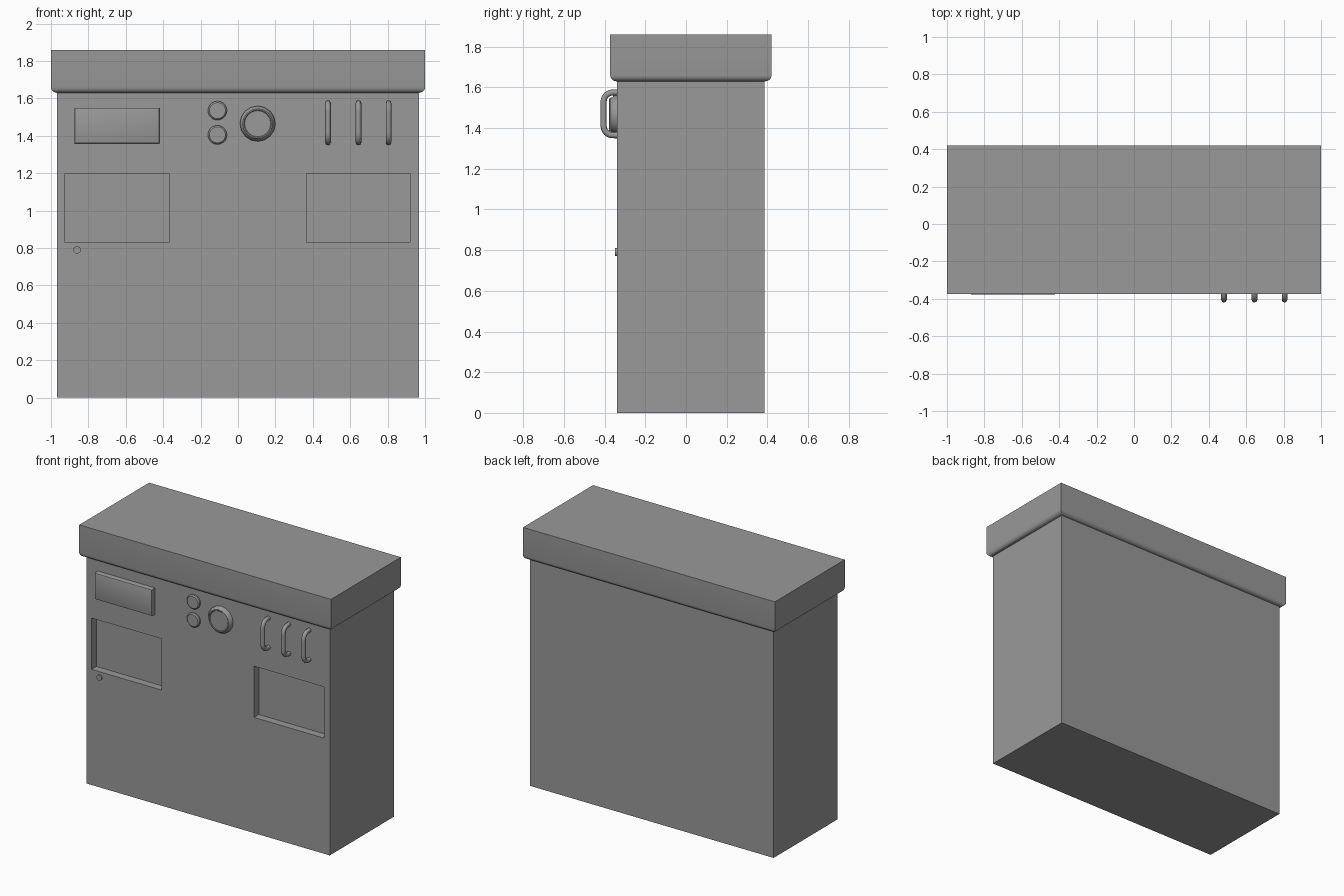
import bpy, bmesh
from math import pi, radians
from mathutils import Matrix, Vector

cube = bpy.data.objects.get("Cube")
if cube:
    bpy.data.objects.remove(cube, do_unlink=True)

grey = bpy.data.materials.new("mid grey")
grey.use_nodes = True
grey.diffuse_color = (0.32, 0.32, 0.32, 1)
grey.node_tree.nodes["Principled BSDF"].inputs["Base Color"].default_value = grey.diffuse_color

FRONT = -0.34  # y of the cabinet's front face


def finish(bm, name, smooth=None):
    bmesh.ops.recalc_face_normals(bm, faces=bm.faces)
    mesh = bpy.data.meshes.new(name)
    bm.to_mesh(mesh)
    bm.free()
    mesh.materials.append(grey)
    obj = bpy.data.objects.new(name, mesh)
    bpy.context.collection.objects.link(obj)
    if smooth:
        bpy.ops.object.select_all(action="DESELECT")
        obj.select_set(True)
        bpy.context.view_layer.objects.active = obj
        bpy.ops.object.shade_smooth_by_angle(angle=radians(smooth))
    return obj


def box(lo, hi):
    lo, hi = Vector(lo), Vector(hi)
    bm = bmesh.new()
    bmesh.ops.create_cube(bm, size=1, matrix=Matrix.Translation((lo + hi) / 2)
                          @ Matrix.Diagonal((*(hi - lo), 1)))
    return bm


def bevel_where(bm, rule, width, segments):
    edges = [e for e in bm.edges if all(rule(v.co) for v in e.verts)]
    bmesh.ops.bevel(bm, geom=edges, offset=width, segments=segments,
                    profile=0.5, affect="EDGES")


def turned(name, x, z, profile, sides, smooth=40):
    """Round part facing the front; profile is (radius, distance out)."""
    bm = bmesh.new()
    verts = [bm.verts.new((r, 0, d)) for r, d in profile]
    edges = [bm.edges.new(pair) for pair in zip(verts, verts[1:])]
    bmesh.ops.spin(bm, geom=verts + edges, axis=(0, 0, 1), cent=(0, 0, 0),
                   angle=2 * pi, steps=sides)
    bmesh.ops.remove_doubles(bm, verts=bm.verts, dist=1e-5)
    bm.transform(Matrix.Translation((x, FRONT, z)) @ Matrix.Rotation(pi / 2, 4, "X"))
    return finish(bm, name, smooth)


# Cabinet with two recessed panels
cabinet = finish(box((-0.967, FRONT, 0), (0.967, 0.387, 1.64)), "cabinet")
for side, x in (("right", -0.925), ("left", 0.365)):
    cutter = finish(box((x, FRONT - 0.1, 0.83), (x + 0.555, FRONT + 0.055, 1.198)),
                    side + "_recess_cutter")
    cutter.hide_render = True
    cutter.hide_set(True)
    cutter.display_type = "WIRE"
    cut = cabinet.modifiers.new(side + " recess", "BOOLEAN")
    cut.operation = "DIFFERENCE"
    cut.solver = "EXACT"
    cut.object = cutter

# Overhanging top with a rounded lower edge
bm = box((-1, -0.373, 1.63), (1, 0.42, 1.86))
bevel_where(bm, lambda co: co.z < 1.7, 0.03, 5)
finish(bm, "countertop", 30)

# Raised display panel
bm = box((-0.875, FRONT - 0.038, 1.36), (-0.42, FRONT + 0.01, 1.55))
bevel_where(bm, lambda co: co.y < FRONT, 0.009, 2)
finish(bm, "display_panel", 30)

# Dial, buttons and small knob
turned("dial", 0.105, 1.465,
       [(0.095, -0.01), (0.095, 0.012), (0.08, 0.03), (0.074, 0.03), (0.07, 0.026), (0, 0.026)], 16)
for place, z in (("upper", 1.535), ("lower", 1.405)):
    turned(place + "_button", -0.11, z,
           [(0.051, -0.01), (0.051, 0.01), (0.043, 0.018), (0, 0.018)], 20)
turned("small_knob", -0.86, 0.79, [(0.02, -0.01), (0.02, 0.01), (0, 0.01)], 16)

# Three upright bar handles
for i, x in enumerate((0.481, 0.644, 0.805)):
    curve = bpy.data.curves.new("handle_%d" % (i + 1), "CURVE")
    curve.dimensions = "3D"
    curve.bevel_depth = 0.015
    curve.bevel_resolution = 2
    curve.resolution_u = 6
    curve.use_fill_caps = True
    path = curve.splines.new("BEZIER")
    path.bezier_points.add(5)
    low, high, out, turn = 1.365, 1.575, FRONT - 0.065, 0.045
    points = [(FRONT + 0.01, low), (out + turn, low), (out, low + turn),
              (out, high - turn), (out + turn, high), (FRONT + 0.01, high)]
    for p, (y, z) in zip(path.bezier_points, points):
        p.co = (x, y, z)
        p.handle_left_type = p.handle_right_type = "VECTOR"
    # Round the two corners
    k = turn * 0.55
    for a, b, dz in ((1, 2, -k), (4, 3, k)):
        pa, pb = path.bezier_points[a], path.bezier_points[b]
        for p in (pa, pb):
            p.handle_left_type = p.handle_right_type = "FREE"
        toward_out, toward_end = Vector((0, -k, 0)), Vector((0, 0, dz))
        first = a < b
        pa.handle_right = pa.co + (toward_out if first else -toward_out)
        pa.handle_left = pa.co - (toward_out if first else -toward_out)
        pb.handle_left = pb.co + (toward_end if first else -toward_end)
        pb.handle_right = pb.co - (toward_end if first else -toward_end)
    curve.materials.append(grey)
    handle = bpy.data.objects.new(curve.name, curve)
    bpy.context.collection.objects.link(handle)
